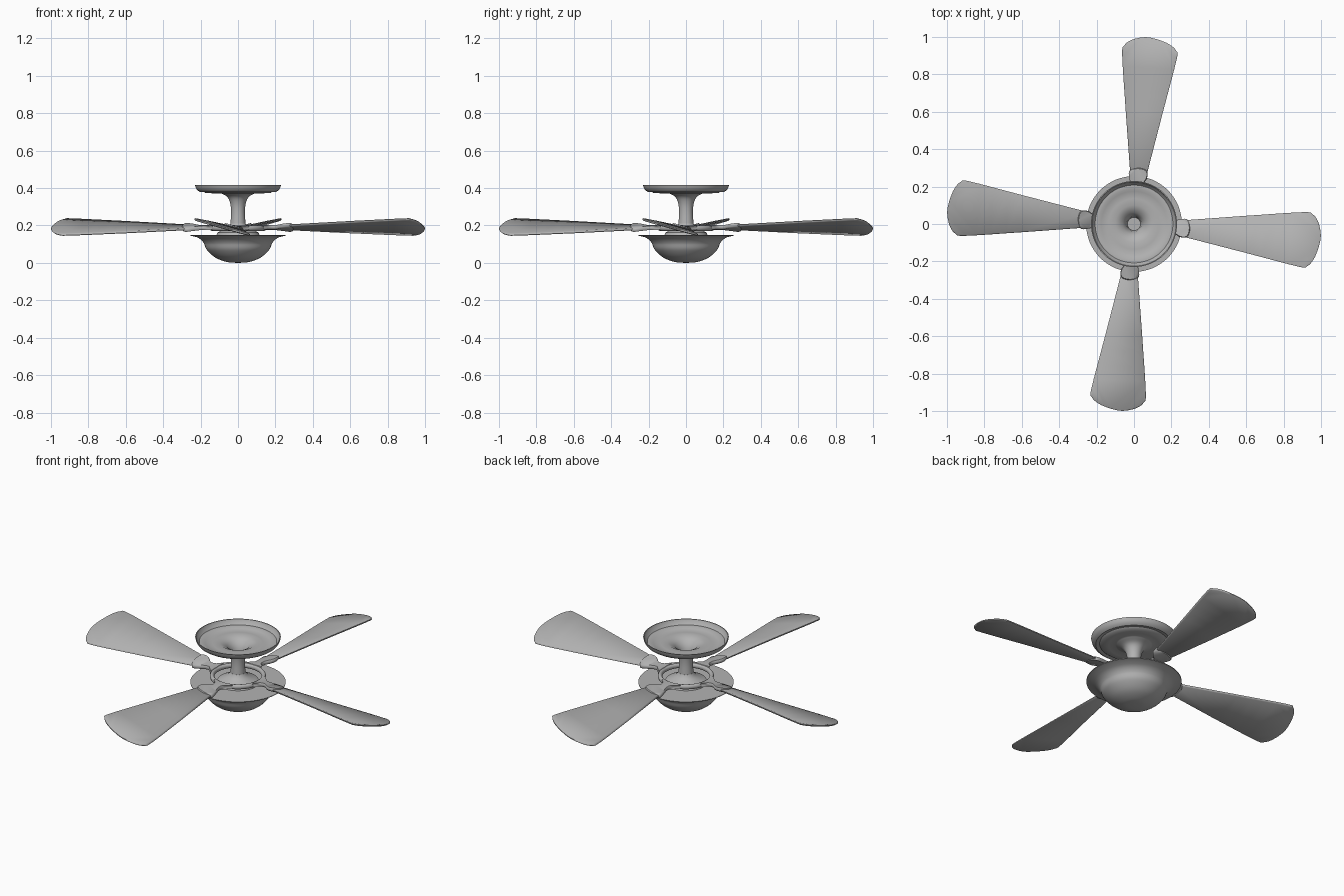
import bpy, bmesh, math
from mathutils import Vector, Matrix

if "Cube" in bpy.data.objects:
    bpy.data.objects.remove(bpy.data.objects["Cube"])

grey = bpy.data.materials.new("grey_metal")
grey.diffuse_color = (0.45, 0.45, 0.45, 1)
grey.use_nodes = True
grey.node_tree.nodes["Principled BSDF"].inputs["Base Color"].default_value = grey.diffuse_color


def finish(bm, name, angle=40):
    bmesh.ops.remove_doubles(bm, verts=bm.verts, dist=1e-5)
    bmesh.ops.recalc_face_normals(bm, faces=bm.faces)
    me = bpy.data.meshes.new(name)
    bm.to_mesh(me)
    bm.free()
    me.materials.append(grey)
    ob = bpy.data.objects.new(name, me)
    bpy.context.collection.objects.link(ob)
    bpy.ops.object.select_all(action='DESELECT')
    ob.select_set(True)
    bpy.context.view_layer.objects.active = ob
    bpy.ops.object.shade_smooth_by_angle(angle=math.radians(angle))
    return ob


def lathe(name, profile, closed=False):
    """Spin an (r, z) profile round the z axis."""
    bm = bmesh.new()
    vs = [bm.verts.new((r, 0, z)) for r, z in profile]
    es = [bm.edges.new(p) for p in zip(vs, vs[1:])]
    if closed:
        es.append(bm.edges.new((vs[-1], vs[0])))
    bmesh.ops.spin(bm, geom=vs + es, cent=(0, 0, 0), axis=(0, 0, 1),
                   angle=2 * math.pi, steps=64)
    return finish(bm, name)


def curve(pts, n=8):
    """Smooth open curve through points (Catmull-Rom)."""
    p = [Vector(q) for q in pts]
    p = [2 * p[0] - p[1]] + p + [2 * p[-1] - p[-2]]
    out = []
    for a, b, c, d in zip(p, p[1:], p[2:], p[3:]):
        for i in range(n):
            t = i / n
            out.append(0.5 * (2 * b + (c - a) * t + (2 * a - 5 * b + 4 * c - d) * t * t
                              + (3 * b - a - 3 * c + d) * t ** 3))
    return [tuple(v) for v in out + [p[-2]]]


# ceiling canopy: open dish with hollow throat, flowing into the stem
outer = curve([(0.041, 0.2), (0.037, 0.27), (0.042, 0.32), (0.06, 0.355), (0.1, 0.376)], 6)
lathe("canopy_and_stem", outer + [
    (0.135, 0.372), (0.175, 0.375), (0.185, 0.383), (0.205, 0.38), (0.217, 0.388),
    (0.226, 0.402), (0.23, 0.417), (0.225, 0.417), (0.219, 0.402), (0.208, 0.39),
    (0.188, 0.391), (0.175, 0.384), (0.135, 0.381), (0.1, 0.384), (0.06, 0.364),
    (0.04, 0.33), (0.035, 0.3), (0.0, 0.3)])

# lower bowl with wide flange
bowl = curve([(0, 0), (0.06, 0.005), (0.12, 0.028), (0.165, 0.068), (0.182, 0.105)], 6)
lathe("bowl", bowl + [(0.195, 0.122), (0.215, 0.136), (0.255, 0.146), (0.256, 0.15),
                      (0.11, 0.15), (0, 0.15)])

# hub cone on the deck
lathe("hub_cone", [(0.115, 0.149), (0.11, 0.162), (0.09, 0.172), (0.06, 0.186),
                   (0.046, 0.2), (0.041, 0.21), (0, 0.21)])

# ring carrying the blade arms
lathe("arm_ring", [(0.139 + 0.012 * math.cos(a * math.pi / 6),
                    0.185 + 0.014 * math.sin(a * math.pi / 6)) for a in range(12)], True)


def plate(name, outline, thick, pitch, turn, rim):
    """Thin pitched plate with a softened rim, turned round the hub."""
    bm = bmesh.new()
    c = sum((Vector(p) for p in outline), Vector((0, 0))) / len(outline)
    layers = []
    for h, inset in ((-0.5, rim), (-0.2, 0), (0.2, 0), (0.5, rim)):
        row = []
        for i, q in enumerate(outline):
            q = Vector(q)
            d = Vector(outline[(i + 1) % len(outline)]) - Vector(outline[i - 1])
            n = Vector((d.y, -d.x)).normalized()
            if n.dot(q - c) > 0:
                n = -n
            q = q + n * inset
            # the pitch grows from the hub outwards
            slope = pitch * min(1, max(0, (q.x - 0.13) / 0.15))
            row.append(bm.verts.new((q.x, q.y, 0.19 + h * thick - slope * (q.y + 0.085 * q.x))))
        layers.append(row)
    for a, b in zip(layers, layers[1:]):
        for i in range(len(a)):
            bm.faces.new((a[i - 1], a[i], b[i], b[i - 1]))
    caps = [bm.faces.new(layers[0]), bm.faces.new(layers[-1])]
    bmesh.ops.triangulate(bm, faces=caps)
    bm.transform(Matrix.Rotation(turn, 4, 'Z'))
    return finish(bm, name, 50)


blade = [(0.24, 0.018)] + curve([(0.6, 0.044), (0.9, 0.063), (0.955, 0.052), (0.985, 0.01), (0.999, -0.06),
               (0.987, -0.125), (0.96, -0.19), (0.925, -0.226), (0.88, -0.228),
               (0.6, -0.155)], 4) + [(0.24, -0.062), (0.23, -0.02)]
arm = curve([(0.135, 0.06), (0.165, 0.025), (0.2, 0.016), (0.24, 0.024), (0.285, 0.025),
             (0.3, -0.02), (0.285, -0.068), (0.24, -0.068), (0.2, -0.035),
             (0.165, -0.038), (0.135, -0.06)], 3)

# four blades on their arms
for k in range(4):
    plate(f"blade_{k + 1}", blade, 0.013, 0.28, k * math.pi / 2, 0.005)
    plate(f"blade_arm_{k + 1}", arm, 0.022, 0.28, k * math.pi / 2, 0.004)
